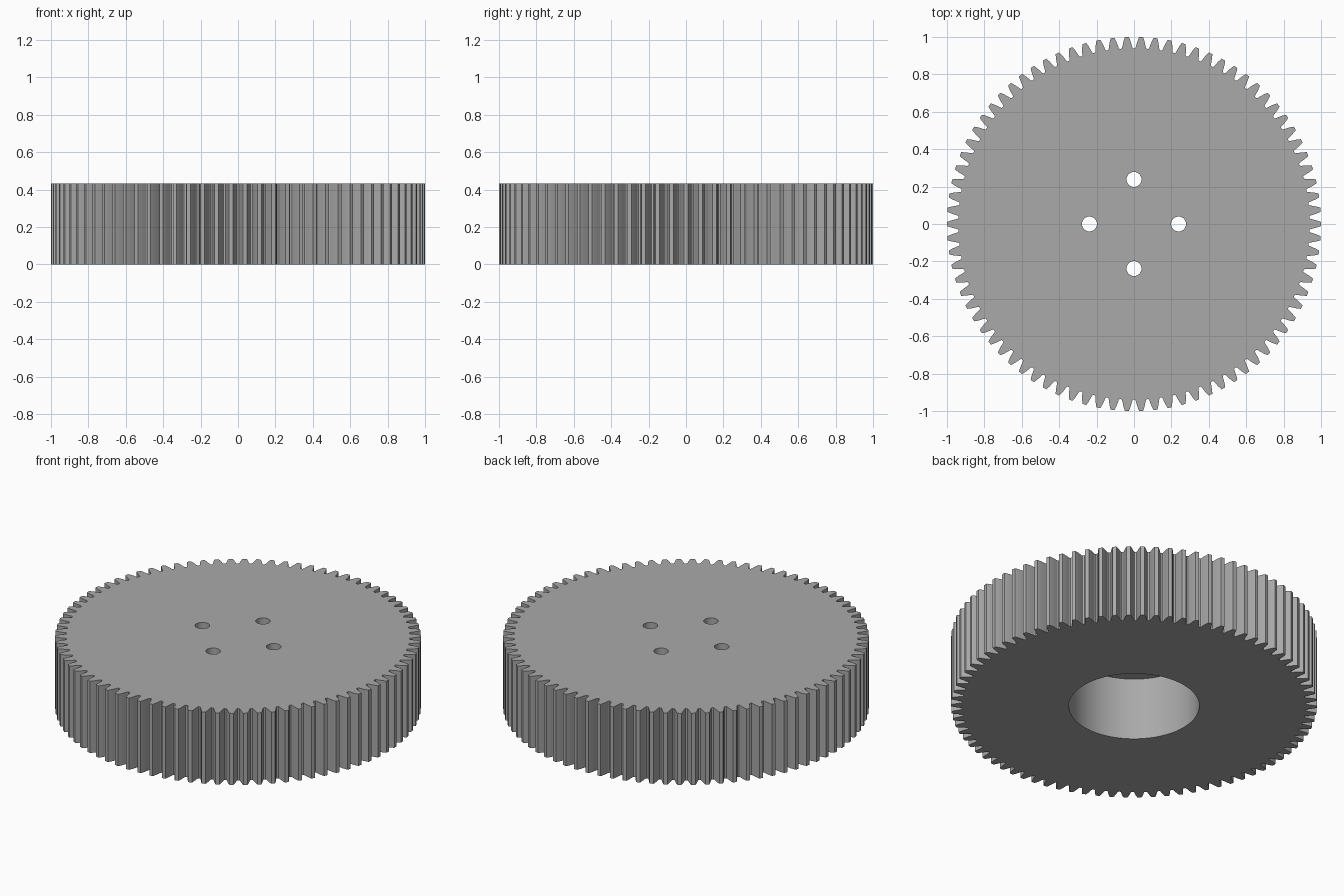
import bpy, bmesh, math

if "Cube" in bpy.data.objects:
    bpy.data.objects.remove(bpy.data.objects["Cube"], do_unlink=True)

TEETH = 82
HEIGHT = 0.433
BORE_DEPTH = 0.377

grey = bpy.data.materials.new("grey plastic")
grey.use_nodes = True
grey.diffuse_color = (0.4, 0.4, 0.4, 1)
grey.node_tree.nodes["Principled BSDF"].inputs["Base Color"].default_value = (0.4, 0.4, 0.4, 1)


def new_object(name, bm):
    mesh = bpy.data.meshes.new(name)
    bmesh.ops.recalc_face_normals(bm, faces=bm.faces)
    bm.to_mesh(mesh)
    bm.free()
    mesh.materials.append(grey)
    obj = bpy.data.objects.new(name, mesh)
    bpy.context.collection.objects.link(obj)
    return obj


# Half of one tooth: radius and half width, from the root fillet to the tip
flank = [(0.939, 0.031), (0.943, 0.0275), (0.955, 0.0245), (0.975, 0.0195), (0.99, 0.0145), (1.0, 0.0105)]
tooth = [(r, -w) for r, w in flank] + [(r, w) for r, w in reversed(flank)]

# Toothed wheel, extruded from its outline
bm = bmesh.new()
outline = []
for i in range(TEETH):
    for r, w in tooth:
        a = math.tau * i / TEETH + w / r
        outline.append(bm.verts.new((r * math.cos(a), r * math.sin(a), 0)))
base = bm.faces.new(outline)
top = bmesh.ops.extrude_face_region(bm, geom=[base])
bmesh.ops.translate(bm, verts=[v for v in top["geom"] if isinstance(v, bmesh.types.BMVert)],
                    vec=(0, 0, HEIGHT))
gear = new_object("gear_wheel", bm)


def drill(name, x, y, radius, z_low, z_high, sides):
    """Cut a round hole into the gear."""
    bm = bmesh.new()
    bmesh.ops.create_cone(bm, cap_ends=True, segments=sides, radius1=radius, radius2=radius,
                          depth=z_high - z_low)
    bmesh.ops.translate(bm, verts=bm.verts, vec=(x, y, (z_low + z_high) / 2))
    cutter = new_object(name, bm)
    cut = gear.modifiers.new(name, 'BOOLEAN')
    cut.object = cutter
    cut.solver = 'EXACT'
    bpy.context.view_layer.objects.active = gear
    bpy.ops.object.modifier_apply(modifier=cut.name)
    bpy.data.objects.remove(cutter, do_unlink=True)


# Blind bore from below, then four screw holes through the remaining web
drill("bore_cutter", 0, 0, 0.357, -0.1, BORE_DEPTH, 96)
for i in range(4):
    a = math.tau * i / 4
    drill("screw_hole_cutter", 0.238 * math.cos(a), 0.238 * math.sin(a), 0.04, 0.2, 0.6, 32)

# Smooth round walls, crisp edges
bpy.ops.object.select_all(action='DESELECT')
gear.select_set(True)
bpy.context.view_layer.objects.active = gear
bpy.ops.object.shade_smooth_by_angle(angle=math.radians(25))
